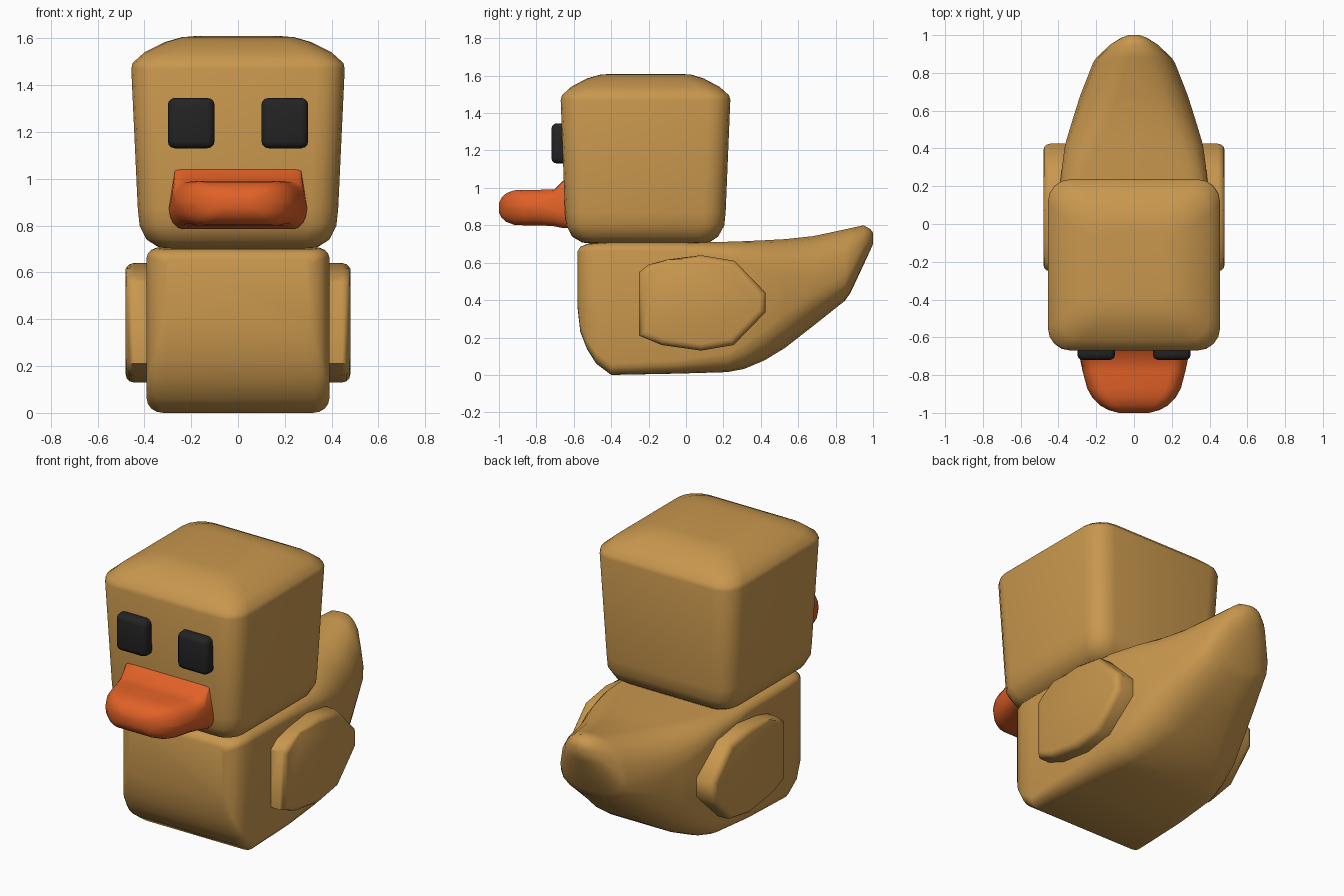
import bpy, bmesh, math

def material(name, rgb):
    m = bpy.data.materials.new(name)
    m.diffuse_color = (*rgb, 1)
    return m

TAN = material("tan", (0.58, 0.31, 0.075))
ORANGE = material("orange", (0.75, 0.12, 0.02))
BLACK = material("black", (0.017, 0.017, 0.017))

def finish(name, bm, mat, angle=40):
    bmesh.ops.recalc_face_normals(bm, faces=bm.faces)
    me = bpy.data.meshes.new(name)
    bm.to_mesh(me)
    bm.free()
    ob = bpy.data.objects.new(name, me)
    bpy.context.collection.objects.link(ob)
    me.materials.append(mat)
    bpy.ops.object.select_all(action='DESELECT')
    ob.select_set(True)
    bpy.context.view_layer.objects.active = ob
    bpy.ops.object.shade_smooth_by_angle(angle=math.radians(angle))
    return ob

def ring(hx, lo, hi, rx, rlo, rhi, top=None, n=4):
    """Rounded rectangle; 'top' is the half width along the upper edge."""
    top = hx if top is None else top
    pts = []
    for cx, cv, w, rv, a0 in ((1, hi - rhi, top, rhi, 0), (-1, hi - rhi, top, rhi, 90),
                              (-1, lo + rlo, hx, rlo, 180), (1, lo + rlo, hx, rlo, 270)):
        for i in range(n + 1):
            a = math.radians(a0 + 90 * i / n)
            pts.append((cx * (w - rx) + rx * math.cos(a), cv + rv * math.sin(a)))
    return pts

def loft(name, sections, mat, along_z=False, angle=40):
    bm = bmesh.new()
    rings = []
    for t, *args in sections:
        rings.append([bm.verts.new((u, v, t) if along_z else (u, t, v))
                      for u, v in ring(*args)])
    for a, b in zip(rings, rings[1:]):
        for i in range(len(a)):
            j = (i + 1) % len(a)
            bm.faces.new((a[i], a[j], b[j], b[i]))
    bm.faces.new(rings[0])
    bm.faces.new(rings[-1])
    bmesh.ops.remove_doubles(bm, verts=bm.verts, dist=0.0005)
    return finish(name, bm, mat, angle)

# Body and tail: y, half width, bottom, top, corner width, lower and upper corner heights
loft("body", [
    (-0.58, 0.31, 0.36, 0.66, 0.04, 0.04, 0.03),
    (-0.565, 0.35, 0.23, 0.685, 0.05, 0.05, 0.03),
    (-0.53, 0.375, 0.14, 0.70, 0.06, 0.05, 0.04),
    (-0.48, 0.39, 0.06, 0.705, 0.06, 0.06, 0.04),
    (-0.40, 0.39, 0.00, 0.71, 0.07, 0.06, 0.045),
    (-0.05, 0.39, 0.007, 0.71, 0.08, 0.07, 0.05),
    (0.22, 0.39, 0.015, 0.712, 0.12, 0.10, 0.08),
    (0.31, 0.38, 0.032, 0.715, 0.14, 0.13, 0.11),
    (0.42, 0.365, 0.078, 0.72, 0.17, 0.16, 0.15),
    (0.53, 0.332, 0.145, 0.726, 0.19, 0.18, 0.19),
    (0.68, 0.285, 0.262, 0.742, 0.20, 0.16, 0.22),
    (0.85, 0.218, 0.397, 0.778, 0.18, 0.10, 0.23),
    (0.88, 0.20, 0.44, 0.785, 0.17, 0.10, 0.22),
    (0.95, 0.125, 0.59, 0.80, 0.11, 0.08, 0.12),
    (0.985, 0.07, 0.665, 0.78, 0.06, 0.04, 0.06),
    (1.00, 0.03, 0.70, 0.76, 0.025, 0.025, 0.025),
], TAN, angle=50)

# Head: z, half width, front, back, corner sizes
loft("head", [
    (0.70, 0.28, -0.49, 0.07, 0.06, 0.06, 0.06),
    (0.708, 0.34, -0.555, 0.125, 0.08, 0.08, 0.08),
    (0.74, 0.39, -0.61, 0.172, 0.10, 0.10, 0.10),
    (0.80, 0.42, -0.64, 0.205, 0.11, 0.11, 0.11),
    (0.87, 0.428, -0.647, 0.212, 0.12, 0.12, 0.12),
    (1.47, 0.456, -0.67, 0.237, 0.12, 0.12, 0.12),
    (1.495, 0.45, -0.663, 0.23, 0.12, 0.12, 0.12),
    (1.54, 0.40, -0.615, 0.18, 0.12, 0.12, 0.12),
    (1.585, 0.31, -0.53, 0.095, 0.11, 0.11, 0.11),
    (1.605, 0.24, -0.46, 0.03, 0.09, 0.09, 0.09),
    (1.61, 0.18, -0.40, -0.03, 0.07, 0.07, 0.07),
], TAN, True, 50)

# Beak: flared root running out to a rounded tip
loft("beak", [
    (-0.60, 0.295, 0.785, 1.07, 0.06, 0.09, 0.005, 0.265),
    (-0.655, 0.295, 0.785, 1.04, 0.06, 0.09, 0.008, 0.27),
    (-0.705, 0.288, 0.795, 0.992, 0.07, 0.09, 0.05, 0.28),
    (-0.78, 0.272, 0.80, 0.99, 0.08, 0.09, 0.085),
    (-0.87, 0.248, 0.80, 0.99, 0.08, 0.09, 0.09),
    (-0.92, 0.22, 0.803, 0.987, 0.08, 0.09, 0.09),
    (-0.96, 0.18, 0.818, 0.972, 0.07, 0.075, 0.075),
    (-0.985, 0.135, 0.84, 0.95, 0.05, 0.05, 0.05),
    (-1.00, 0.08, 0.87, 0.92, 0.025, 0.025, 0.025),
], ORANGE, angle=45)

# Wings: side outline pushed outward with a rounded outer rim
WING = [(-0.25, 0.55), (-0.20, 0.59), (-0.10, 0.617), (0.08, 0.64), (0.26, 0.61), (0.425, 0.44),
        (0.425, 0.335), (0.255, 0.16), (0.08, 0.13), (-0.13, 0.16), (-0.25, 0.21)]
for side, label in ((-1, "left"), (1, "right")):
    bm = bmesh.new()
    inner = [bm.verts.new((side * 0.365, y, z)) for y, z in WING]
    outer = [bm.verts.new((side * 0.48, y, z)) for y, z in WING]
    for i in range(len(WING)):
        j = (i + 1) % len(WING)
        bm.faces.new((inner[i], inner[j], outer[j], outer[i]))
    bm.faces.new(inner)
    rim = bm.faces.new(outer)
    bmesh.ops.bevel(bm, geom=list(rim.edges), offset=0.035, segments=3, profile=0.5,
                    affect='EDGES', clamp_overlap=True)
    finish(label + "_wing", bm, TAN, 50)

# Eyes: rounded blocks set into the face
for side, label in ((-1, "left"), (1, "right")):
    bm = bmesh.new()
    bmesh.ops.create_cube(bm, size=1)
    for v in bm.verts:
        v.co = (side * 0.20 + v.co.x * 0.20, -0.67 + v.co.y * 0.10, 1.238 + v.co.z * 0.215)
    bmesh.ops.bevel(bm, geom=list(bm.edges), offset=0.03, segments=3, profile=0.5, affect='EDGES')
    finish(label + "_eye", bm, BLACK)
